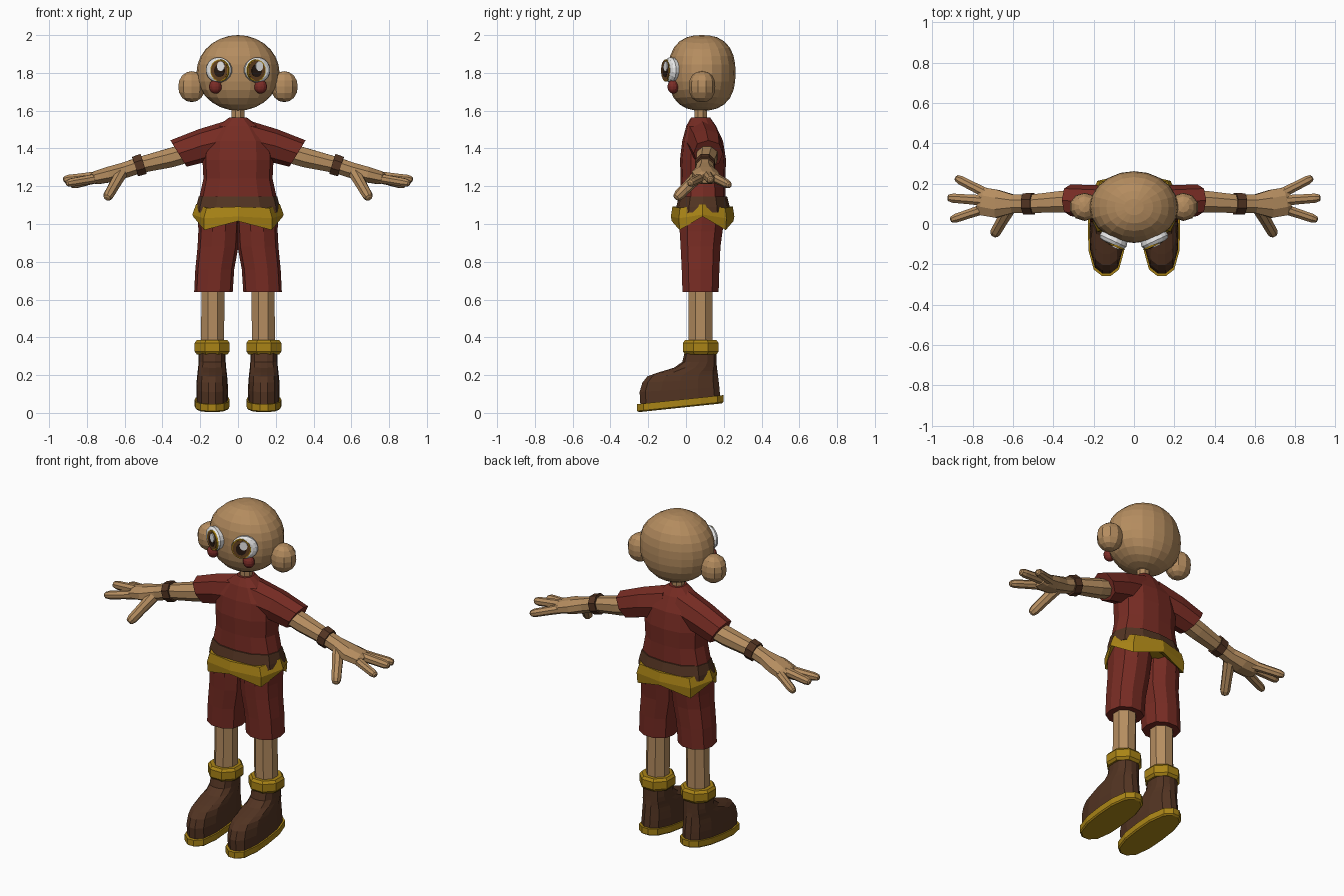
import bpy, bmesh, math
from mathutils import Vector


def material(name, r, g, b):
    m = bpy.data.materials.new(name)
    m.diffuse_color = (r, g, b, 1)
    return m


SKIN = material("tan skin", 0.46, 0.265, 0.115)
RED = material("brick red cloth", 0.185, 0.025, 0.017)
GOLD = material("dark gold", 0.40, 0.23, 0.008)
BROWN = material("dark brown leather", 0.085, 0.034, 0.016)
WHITE = material("eye white", 0.80, 0.80, 0.80)
IRIS = material("brown iris", 0.13, 0.055, 0.015)
BLACK = material("dark pupil", 0.02, 0.01, 0.006)
CHEEK = material("cheek red", 0.20, 0.025, 0.02)


def finish(name, bm, mat, mirror=False):
    bmesh.ops.recalc_face_normals(bm, faces=bm.faces)
    me = bpy.data.meshes.new(name)
    bm.to_mesh(me)
    bm.free()
    me.materials.append(mat)
    ob = bpy.data.objects.new(name, me)
    bpy.context.collection.objects.link(ob)
    if mirror:
        m = ob.modifiers.new("mirror", 'MIRROR')
        m.use_axis[0] = True
        m.use_mirror_merge = False
    return ob


def ring(c, u, v, n=8, k=2.0, phase=0.5):
    """Superellipse of n points around c with half axes u and v."""
    c, u, v = Vector(c), Vector(u), Vector(v)
    out = []
    for i in range(n):
        a = 2 * math.pi * (i + phase) / n
        p, q = math.cos(a), math.sin(a)
        f = (abs(p) ** k + abs(q) ** k) ** (-1 / k)
        out.append(c + u * p * f + v * q * f)
    return out


def loft(name, rings, mat, mirror=False):
    bm = bmesh.new()
    vs = [[bm.verts.new(p) for p in r] for r in rings]
    n = len(vs[0])
    for a, b in zip(vs, vs[1:]):
        for i in range(n):
            j = (i + 1) % n
            bm.faces.new((a[i], a[j], b[j], b[i]))
    bm.faces.new(vs[0])
    bm.faces.new(vs[-1])
    return finish(name, bm, mat, mirror)


def stack(name, rows, mat, mirror=False, n=8, k=2.0, phase=0.5):
    """Upright loft; rows are (z, x centre, y centre, x radius, y radius)."""
    return loft(name, [ring((x, y, z), (rx, 0, 0), (0, ry, 0), n, k, phase)
                       for z, x, y, rx, ry in rows], mat, mirror)


def limb(name, pts, mat, n=8):
    """Mirrored sideways tube; pts are (x, y, z, width radius, height radius)."""
    P = [Vector(p[:3]) for p in pts]
    rings = []
    for i, p in enumerate(pts):
        d = (P[min(i + 1, len(P) - 1)] - P[max(i - 1, 0)]).normalized()
        u = d.cross(Vector((0, 0, 1))).normalized()
        rings.append(ring(P[i], u * p[3], u.cross(d) * p[4], n))
    return loft(name, rings, mat, True)


def blob(name, c, r, mat, k, seg, rows, mirror=False):
    """Slightly squared ellipsoid."""
    bm = bmesh.new()
    bmesh.ops.create_uvsphere(bm, u_segments=seg, v_segments=rows, radius=1)
    for v in bm.verts:
        p = v.co
        yz = (abs(p.y) ** k + abs(p.z) ** k) ** (2 / k)
        p = p / math.sqrt(p.x ** 2 + yz)
        v.co = Vector((c[i] + r[i] * p[i] for i in range(3)))
    return finish(name, bm, mat, mirror)


# Head, ears and neck
blob("head", (0, 0.084, 1.80), (0.22, 0.178, 0.20), SKIN, 2.5, 20, 14)
blob("ear", (0.245, 0.085, 1.727), (0.075, 0.07, 0.082), SKIN, 2.4, 10, 8, True)
stack("neck", [(1.53, 0, 0.077, 0.036, 0.036), (1.64, 0, 0.077, 0.036, 0.036)], SKIN)


# Eyes: stacked discs turned outward, and the round cheeks
def disc(name, s, off, dz, ru, rv, steps, mat):
    t = math.radians(25)
    nrm = Vector((s * math.sin(t), -math.cos(t), 0))
    u = Vector((math.cos(t), s * math.sin(t), 0))
    c = Vector((s * 0.10, -0.085, 1.815)) + u * off + Vector((0, 0, dz))
    loft(name, [ring(c + nrm * d, u * ru * f, Vector((0, 0, rv * f)), 16)
                for d, f in steps], mat)


for s in (1, -1):
    disc("eye_white", s, s * 0.004, 0, 0.074, 0.068,
         [(-0.035, 0.9), (0.0, 1), (0.014, 0.88), (0.02, 0.7)], WHITE)
    disc("iris_rim", s, -s * 0.012, -0.002, 0.056, 0.060, [(0.012, 1), (0.021, 0.97)], GOLD)
    disc("iris", s, -s * 0.012, -0.002, 0.049, 0.053, [(0.016, 1), (0.023, 1)], IRIS)
    disc("pupil", s, -s * 0.012, -0.004, 0.030, 0.034, [(0.018, 1), (0.025, 1)], BLACK)
    disc("eye_glint", s, -s * 0.010 + 0.012, 0.020, 0.022, 0.026, [(0.02, 1), (0.028, 1)], WHITE)
blob("cheek", (0.12, -0.068, 1.727), (0.034, 0.03, 0.037), CHEEK, 2, 12, 8, True)

# Shirt body and sleeves
stack("shirt", [(1.14, 0, 0.09, 0.205, 0.12), (1.24, 0, 0.09, 0.183, 0.118),
                (1.34, 0, 0.09, 0.188, 0.122), (1.44, 0, 0.088, 0.18, 0.108),
                (1.52, 0, 0.08, 0.105, 0.078), (1.565, 0, 0.077, 0.045, 0.05)],
      RED, n=12, k=2.4, phase=0)
loft("sleeve", [ring(c, (0, w, 0), h, 8, 2.3, 0) for c, w, h in (
    ((0.04, 0.085, 1.45), 0.095, (0.01, 0, 0.10)),
    ((0.19, 0.105, 1.415), 0.088, (0.02, 0, 0.086)),
    ((0.315, 0.118, 1.373), 0.078, (0.043, 0, 0.070)))], RED, True)

# Arm with palm, fingers, thumb and bracelet
limb("arm", [(0.22, 0.115, 1.39, 0.06, 0.055), (0.36, 0.11, 1.35, 0.058, 0.055),
             (0.52, 0.10, 1.312, 0.048, 0.046), (0.60, 0.10, 1.285, 0.05, 0.045),
             (0.68, 0.10, 1.262, 0.075, 0.045), (0.75, 0.112, 1.245, 0.075, 0.038),
             (0.775, 0.115, 1.24, 0.055, 0.025)], SKIN)
limb("bracelet", [(0.500, 0.101, 1.318, 0.058, 0.060),
                  (0.545, 0.10, 1.304, 0.056, 0.058)], BROWN)


def finger(name, a, b, r):
    a, b = Vector(a), Vector(b)
    limb(name, [(*a.lerp(b, t), r * f, r * f) for t, f in
                ((0, 1.15), (0.5, 1), (0.86, 0.95), (0.97, 0.7), (1, 0.35))], SKIN)


finger("back_finger", (0.70, 0.135, 1.255), (0.885, 0.23, 1.205), 0.025)
finger("middle_finger", (0.72, 0.115, 1.255), (0.925, 0.13, 1.235), 0.026)
finger("front_finger", (0.70, 0.09, 1.25), (0.91, 0.02, 1.215), 0.025)
finger("thumb", (0.62, 0.075, 1.265), (0.695, -0.055, 1.135), 0.030)

# Waistband and drooping eight-point belt
stack("waistband", [(1.06, 0, 0.09, 0.225, 0.145), (1.09, 0, 0.09, 0.222, 0.142),
                    (1.145, 0, 0.09, 0.208, 0.128)], BROWN, n=12, k=2.4, phase=0)


def belt_ring(sx, sy, side, corner, front):
    pts = []
    for i in range(8):
        a = i * math.pi / 4
        k = 1.0 if i % 2 == 0 else 1.06
        z = corner if i % 2 else (side if i in (0, 4) else front)
        pts.append((sx * k * math.cos(a), 0.088 + sy * k * math.sin(a), z))
    return pts


loft("belt", [belt_ring(0.19, 0.12, 1.05, 1.02, 1.04),
              belt_ring(0.238, 0.163, 1.04, 0.968, 1.015),
              belt_ring(0.242, 0.168, 1.05, 1.03, 1.04),
              belt_ring(0.222, 0.160, 1.105, 1.085, 1.092),
              belt_ring(0.19, 0.12, 1.105, 1.085, 1.092)], GOLD)

# Shorts and bare legs
stack("shorts_leg", [(0.64, 0.13, 0.077, 0.102, 0.098), (0.76, 0.123, 0.077, 0.103, 0.102),
                     (0.88, 0.106, 0.077, 0.108, 0.108), (0.96, 0.102, 0.08, 0.108, 0.116),
                     (1.06, 0.10, 0.085, 0.112, 0.125)], RED, True, 10, 2.5, 0)
stack("leg", [(0.34, 0.135, 0.077, 0.066, 0.068), (0.70, 0.132, 0.077, 0.066, 0.068)],
      SKIN, True)

# Boot cuff, boot and tilted sole
stack("boot_cuff", [(0.31, 0.137, 0.078, 0.088, 0.09), (0.325, 0.137, 0.078, 0.10, 0.103),
                    (0.37, 0.137, 0.078, 0.10, 0.103), (0.385, 0.137, 0.078, 0.088, 0.09)],
      GOLD, True)


def boot_ring(z, y0, y1, rx, tilt):
    r = ring((0.137, (y0 + y1) / 2, z), (rx, 0, 0), (0, (y1 - y0) / 2, 0), 14, 2.7, 0)
    for p in r:
        p.z += tilt * (p.y + 0.26)
    return r


loft("boot_sole", [boot_ring(0.003, -0.25, 0.19, 0.085, 0.105),
                   boot_ring(0.010, -0.26, 0.20, 0.092, 0.105),
                   boot_ring(0.046, -0.26, 0.20, 0.092, 0.105)], GOLD, True)
loft("boot", [boot_ring(0.04, -0.243, 0.182, 0.083, 0.105),
              boot_ring(0.11, -0.247, 0.178, 0.084, 0.06),
              boot_ring(0.16, -0.232, 0.173, 0.082, 0.04),
              boot_ring(0.192, -0.205, 0.170, 0.079, 0.03),
              boot_ring(0.21, -0.15, 0.167, 0.077, 0.03),
              boot_ring(0.235, -0.065, 0.164, 0.074, 0.02),
              boot_ring(0.27, -0.02, 0.162, 0.072, 0),
              boot_ring(0.34, -0.003, 0.16, 0.072, 0)], BROWN, True)
